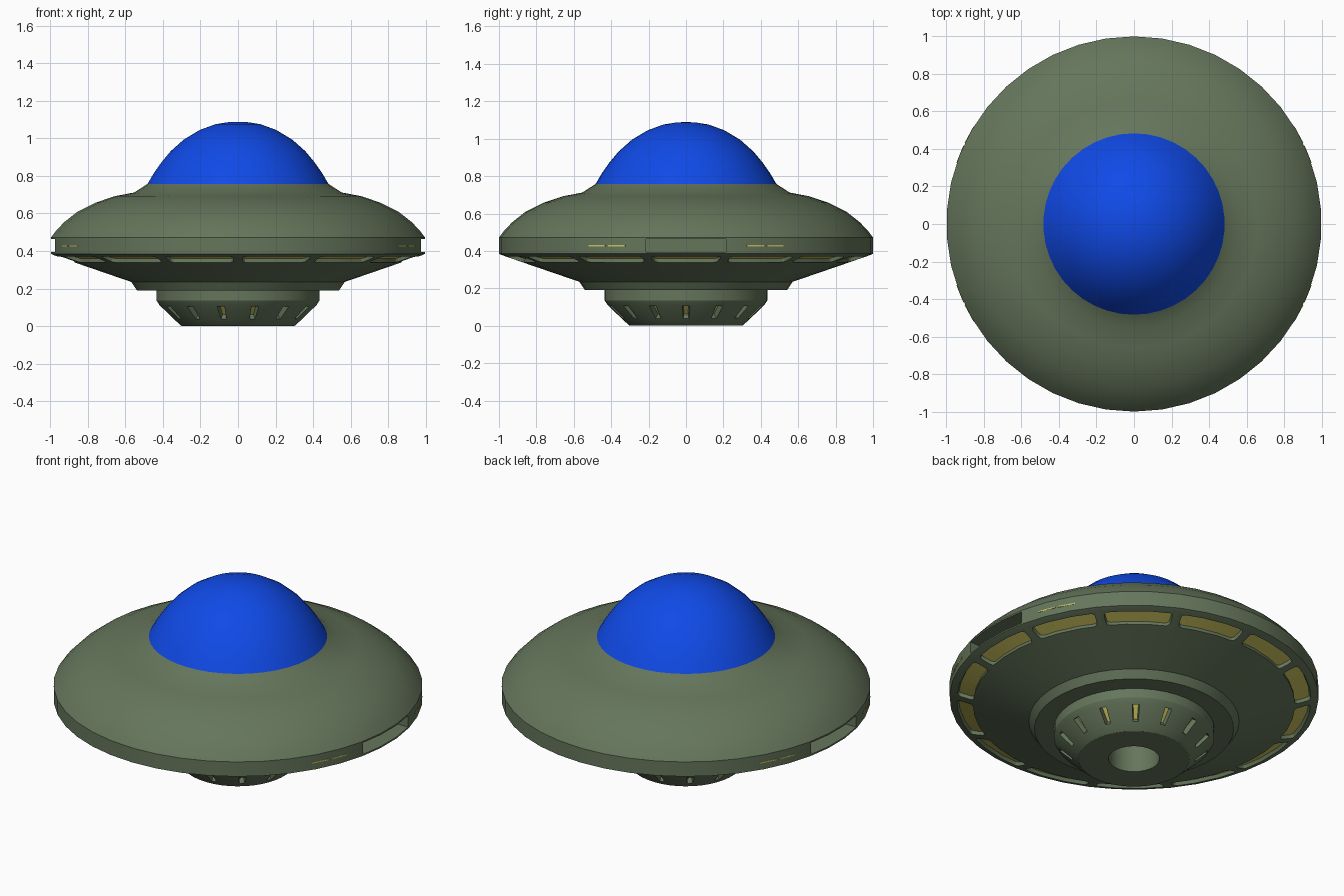
import bpy, bmesh, math
from mathutils import Matrix, Vector

SEGS = 42          # three segments per window
STEP = 2 * math.pi / SEGS

if "Cube" in bpy.data.objects:
    bpy.data.objects.remove(bpy.data.objects["Cube"], do_unlink=True)


def material(name, rgb):
    mat = bpy.data.materials.new(name)
    mat.use_nodes = True
    mat.diffuse_color = (*rgb, 1)
    mat.node_tree.nodes["Principled BSDF"].inputs["Base Color"].default_value = (*rgb, 1)
    return mat


GREEN = material("olive_green", (0.13, 0.18, 0.105))
BLUE = material("dome_blue", (0.005, 0.068, 0.8))
YELLOW = material("light_yellow", (0.6, 0.54, 0.11))


def lathe(profile):
    """Closed turned solid; returns the bmesh and its faces as rows[row][segment]."""
    bm = bmesh.new()
    rings = [[bm.verts.new((r * math.cos((i - 0.5) * STEP), r * math.sin((i - 0.5) * STEP), z))
              for i in range(SEGS)] for r, z in profile]
    rows = [[bm.faces.new((a[i], a[(i + 1) % SEGS], b[(i + 1) % SEGS], b[i]))
             for i in range(SEGS)] for a, b in zip(rings, rings[1:])]
    bm.faces.new(rings[0])
    bm.faces.new(rings[-1])
    bmesh.ops.recalc_face_normals(bm, faces=bm.faces[:])
    return bm, rows


def finish(bm, name, *mats):
    mesh = bpy.data.meshes.new(name)
    bm.to_mesh(mesh)
    bm.free()
    obj = bpy.data.objects.new(name, mesh)
    bpy.context.collection.objects.link(obj)
    for mat in mats:
        mesh.materials.append(mat)
    bpy.ops.object.select_all(action='DESELECT')
    obj.select_set(True)
    bpy.context.view_layer.objects.active = obj
    bpy.ops.object.shade_smooth_by_angle(angle=math.radians(25))
    return obj


def recess(bm, faces, border, wall, depth):
    """Inset a patch, sink it and colour its floor; returns the corner wall edges."""
    bmesh.ops.inset_region(bm, faces=faces, thickness=border, use_even_offset=True)
    walls = set(bmesh.ops.inset_region(bm, faces=faces, thickness=wall, depth=-depth,
                                       use_even_offset=True)["faces"])
    for f in faces:
        f.material_index = 1
    bm.normal_update()
    return [e for e in {e for f in walls for e in f.edges}
            if len(e.link_faces) == 2 and set(e.link_faces) <= walls
            and e.calc_face_angle(0) > 0.8]


# Saucer hull, from the collar under the dome down to the flat underside
hull, rows = lathe([(0.48, 0.76), (0.555, 0.712), (0.66, 0.692), (0.76, 0.658),
                    (0.86, 0.608), (0.93, 0.553), (0.975, 0.505), (1.0, 0.472),
                    (1.0, 0.385), (0.985, 0.378), (0.85, 0.331), (0.57, 0.235),
                    (0.54, 0.19)])
band, window_row = rows[7], rows[9]

# Sunken hatch bays on both sides of the rim
for centre, sign in ((0, 1), (SEGS // 2, -1)):
    patch = [band[(centre + k) % SEGS] for k in (-1, 0, 1)]
    bmesh.ops.inset_region(hull, faces=patch, thickness=0.009, use_even_offset=True)
    out = bmesh.ops.extrude_face_region(hull, geom=patch)["geom"]
    bmesh.ops.delete(hull, geom=patch, context='FACES')
    for v in out:
        if isinstance(v, bmesh.types.BMVert):
            v.co.x = sign * 0.87
hull.normal_update()

# Ring of rounded windows under the rim
corners = []
for w in range(SEGS // 3):
    patch = [window_row[(3 * w + k) % SEGS] for k in (-1, 0, 1)]
    corners += recess(hull, patch, 0.025, 0.003, 0.02)
bmesh.ops.bevel(hull, geom=corners, offset=0.022, segments=3, profile=0.5, affect='EDGES')
finish(hull, "saucer_hull", GREEN, YELLOW)

# Engine pod with a central bore and a ring of small lit slots
pod, rows = lathe([(0.435, 0.2), (0.435, 0.135), (0.42, 0.112), (0.335, 0.03),
                   (0.306, 0.004), (0.3, 0.0), (0.138, 0.0), (0.138, 0.17)])
for s in range(0, SEGS, 3):
    recess(pod, [rows[2][s]], 0.011, 0.005, 0.03)
finish(pod, "engine_pod", GREEN, YELLOW)

# Glass dome
dome, rows = lathe([(0.485, 0.755), (0.45, 0.815), (0.41, 0.872), (0.36, 0.932),
                    (0.29, 0.994), (0.205, 1.045), (0.12, 1.076), (0.05, 1.087),
                    (0.004, 1.089)])
finish(dome, "glass_dome", BLUE)

# Thin light strips on the rim, either side of each hatch bay
strips = bmesh.new()
for side in (0, 180):
    for angle in (-28.5, -21.8, 21.8, 28.5):
        turn = Matrix.Rotation(math.radians(side + angle), 4, 'Z')
        place = turn @ Matrix.Translation((0.996, 0, 0.427)) @ Matrix.Diagonal((0.008, 0.1, 0.007, 1))
        bmesh.ops.create_cube(strips, size=1, matrix=place)
finish(strips, "rim_light_strips", YELLOW)
